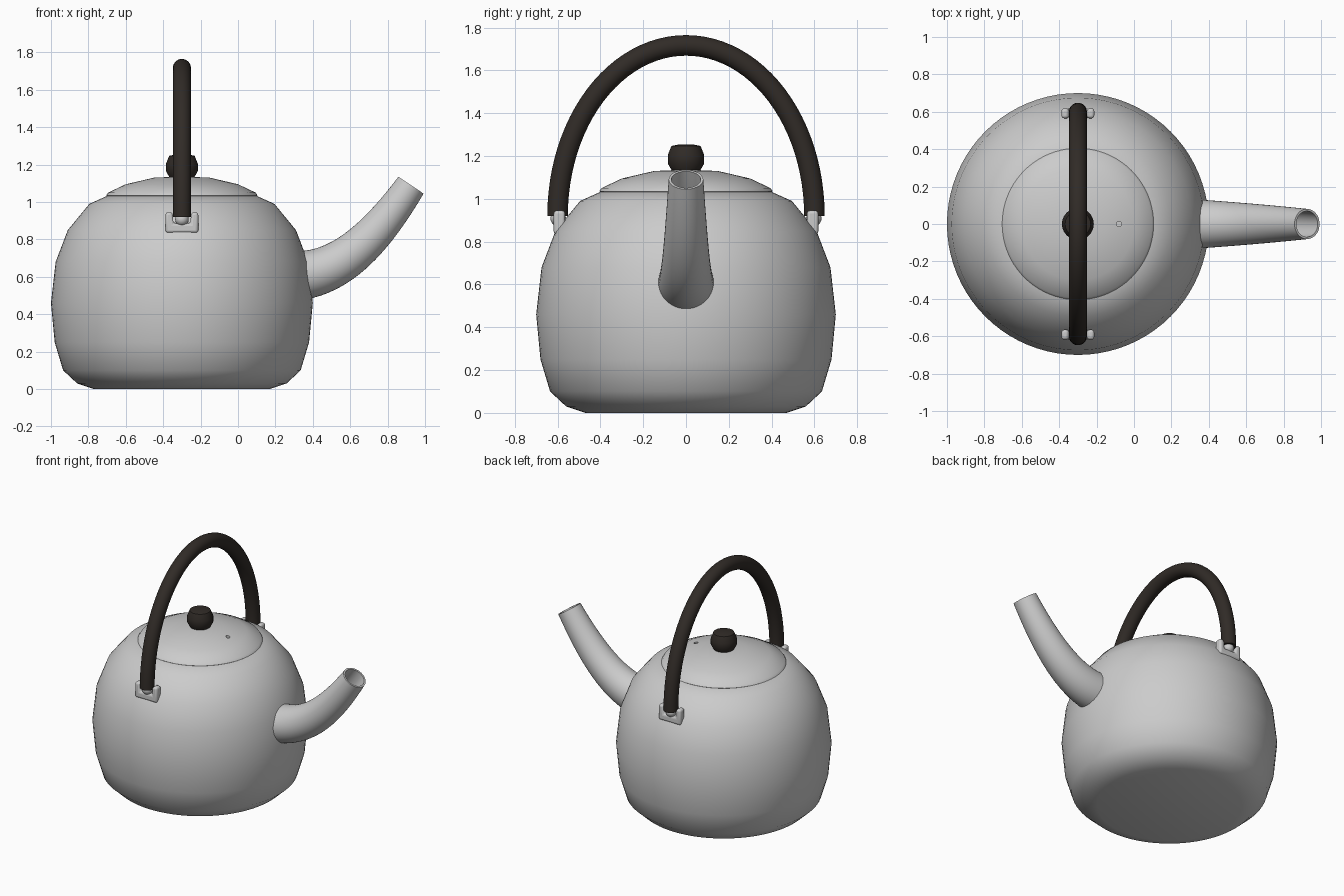
import bpy, bmesh, math
from mathutils import Vector

if "Cube" in bpy.data.objects:
    bpy.data.objects.remove(bpy.data.objects["Cube"])

AX = -0.30  # x of the body axis

dark = bpy.data.materials.new("dark_wood")
dark.diffuse_color = (0.03, 0.024, 0.02, 1)
dark.use_nodes = True
dark.node_tree.nodes["Principled BSDF"].inputs["Base Color"].default_value = dark.diffuse_color


def finish(bm, name, mat=None, angle=40):
    bmesh.ops.recalc_face_normals(bm, faces=bm.faces)
    me = bpy.data.meshes.new(name)
    bm.to_mesh(me)
    bm.free()
    ob = bpy.data.objects.new(name, me)
    bpy.context.collection.objects.link(ob)
    if mat:
        me.materials.append(mat)
    bpy.ops.object.select_all(action='DESELECT')
    ob.select_set(True)
    bpy.context.view_layer.objects.active = ob
    bpy.ops.object.shade_smooth_by_angle(angle=math.radians(angle))
    return ob


def skin(bm, rings, wrap=False, caps=True):
    n = len(rings[0])
    pairs = list(zip(rings, rings[1:]))
    if wrap:
        pairs.append((rings[-1], rings[0]))
    for a, b in pairs:
        for i in range(n):
            j = (i + 1) % n
            bm.faces.new((a[i], a[j], b[j], b[i]))
    if caps and not wrap:
        bm.faces.new(rings[0])
        bm.faces.new(rings[-1])


def lathe(name, profile, segs=64, mat=None, angle=40):
    bm = bmesh.new()
    rings = []
    for r, z in profile:
        rings.append([bm.verts.new((AX + r * math.cos(2 * math.pi * i / segs),
                                    r * math.sin(2 * math.pi * i / segs), z)) for i in range(segs)])
    skin(bm, rings)
    return finish(bm, name, mat, angle)


def sweep(name, stations, side, segs=32, wrap=False, mat=None):
    # stations: (centre, tangent, radius); side: normal of the path plane
    bm = bmesh.new()
    rings = []
    for c, t, r in stations:
        up = side.cross(t.normalized())
        rings.append([bm.verts.new(c + r * (math.cos(2 * math.pi * i / segs) * side
                                            + math.sin(2 * math.pi * i / segs) * up)) for i in range(segs)])
    skin(bm, rings, wrap)
    return finish(bm, name, mat)


# Body, lid and knob
lathe("body", [(0.47, 0), (0.56, 0.03), (0.635, 0.10), (0.68, 0.25), (0.70, 0.46),
               (0.675, 0.68), (0.61, 0.85), (0.495, 0.99), (0.395, 1.035)], 80)
lid = lathe("lid", [(0.39, 1.025), (0.405, 1.035), (0.395, 1.05), (0.30, 1.095),
                    (0.15, 1.13), (0.04, 1.135)], 80)
lathe("lid_knob", [(0.06, 1.12), (0.068, 1.135), (0.085, 1.165), (0.085, 1.205),
                   (0.068, 1.247), (0.03, 1.255)], 40, dark)

# Steam hole in the lid
bpy.ops.mesh.primitive_cylinder_add(vertices=20, radius=0.014, depth=0.06, location=(-0.08, 0, 1.12))
cutter = bpy.context.object
cutter.name = "steam_hole_cutter"
cutter.hide_render = True
cutter.hide_set(True)
cut = lid.modifiers.new("steam_hole", 'BOOLEAN')
cut.operation = 'DIFFERENCE'
cut.object = cutter

# Spout: tapered hollow tube along a bezier
P = [Vector(p) for p in ((0.28, 0, 0.605), (0.55, 0, 0.60), (0.75, 0, 0.83), (0.925, 0, 1.09))]
outer, inner = [], []
for k in range(25):
    t = k / 24
    u = 1 - t
    c = u**3 * P[0] + 3 * u * u * t * P[1] + 3 * u * t * t * P[2] + t**3 * P[3]
    d = u * u * (P[1] - P[0]) + 2 * u * t * (P[2] - P[1]) + t * t * (P[3] - P[2])
    r = 0.135 + (0.081 - 0.135) * t
    outer.append((c, d, r))
    inner.append((c, d, r - 0.012))
sweep("spout", outer + inner[::-1], Vector((0, 1, 0)), 40, wrap=True)

# Handle: half-ellipse arch over the lid
arch = []
for k in range(49):
    a = math.pi * k / 48
    arch.append((Vector((AX, 0.60 * math.cos(a), 0.92 + 0.797 * math.sin(a))),
                 Vector((0, -0.60 * math.sin(a), 0.797 * math.cos(a))), 0.048))
sweep("handle", arch, Vector((1, 0, 0)), 32, mat=dark)

# Handle brackets: U-shaped lugs with a metal tongue, one on each side
half = [(0.0875, 0.835), (0.0875, 0.945), (0.05, 0.945), (0.045, 0.885)]
outline = half + [(-x, z) for x, z in reversed(half)]
for s, label in ((-1, "front"), (1, "back")):
    bm = bmesh.new()
    a, b = ([bm.verts.new((AX + x, s * y, z)) for x, z in outline] for y in (0.565, 0.618))
    skin(bm, [a, b])
    ob = finish(bm, label + "_bracket")
    bev = ob.modifiers.new("bevel", 'BEVEL')
    bev.width = 0.014
    bev.segments = 3
    bpy.ops.mesh.primitive_uv_sphere_add(segments=24, ring_count=12, radius=0.036,
                                         location=(AX, s * 0.597, 0.908))
    bpy.context.object.name = label + "_handle_tongue"
    bpy.ops.object.shade_smooth()
